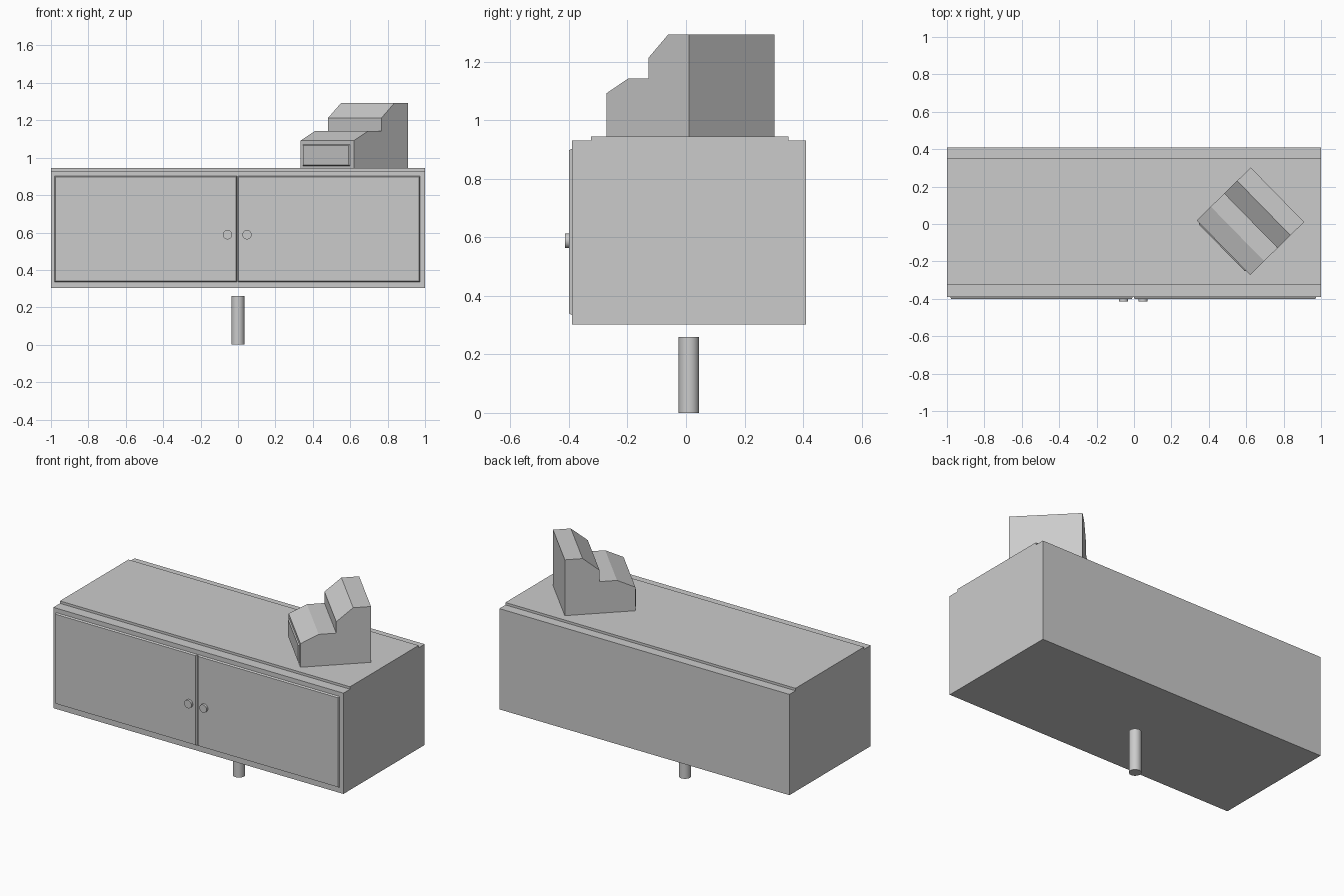
import bpy
from math import radians
from mathutils import Matrix

if "Cube" in bpy.data.objects:
    bpy.data.objects.remove(bpy.data.objects["Cube"])


def mesh(name, verts, faces, matrix=None):
    me = bpy.data.meshes.new(name)
    me.from_pydata(verts, [], faces)
    ob = bpy.data.objects.new(name, me)
    if matrix:
        ob.matrix_world = matrix
    bpy.context.collection.objects.link(ob)
    return ob


def panel(name, x, y, z, chamfer=0.0, matrix=None):
    """Box from (min, max) ranges; the -y face can be inset by a chamfer."""
    verts = []
    for yy, c in ((y[0], chamfer), (y[1], 0)):
        verts += [(x[0] + c, yy, z[0] + c), (x[1] - c, yy, z[0] + c),
                  (x[1] - c, yy, z[1] - c), (x[0] + c, yy, z[1] - c)]
    faces = [(0, 1, 2, 3), (7, 6, 5, 4), (0, 4, 5, 1),
             (1, 5, 6, 2), (2, 6, 7, 3), (3, 7, 4, 0)]
    return mesh(name, verts, faces, matrix)


def extrude(name, profile, half_width, matrix):
    """Side profile of (y, z) points extruded along x."""
    n = len(profile)
    verts = [(s * half_width, y, z) for s in (-1, 1) for y, z in profile]
    faces = [tuple(reversed(range(n))), tuple(range(n, 2 * n))]
    faces += [(i, (i + 1) % n, (i + 1) % n + n, i + n) for i in range(n)]
    return mesh(name, verts, faces, matrix)


def cylinder(name, radius, depth, location, rotation=(0, 0, 0)):
    bpy.ops.mesh.primitive_cylinder_add(vertices=32, radius=radius, depth=depth,
                                        location=location, rotation=rotation)
    bpy.context.object.name = name
    bpy.ops.object.shade_smooth_by_angle(angle=radians(30))


# Cabinet body and counter top
panel("cabinet_body", (-1, 1), (-0.39, 0.41), (0.302, 0.93))
panel("counter_top", (-1, 1), (-0.325, 0.35), (0.92, 0.945))

# Doors with chamfered fronts, and their knobs
for side, x, knob_x in (("left", (-0.985, -0.004), -0.056),
                        ("right", (-0.004, 0.977), 0.048)):
    panel(side + "_door", x, (-0.40, -0.385), (0.332, 0.905), 0.008)
    cylinder(side + "_knob", 0.025, 0.02, (knob_x, -0.404, 0.588),
             (radians(90), 0, 0))

# Short post underneath
cylinder("centre_post", 0.035, 0.26, (0, 0.01, 0.13))

# Stepped till, turned on the counter
turn = Matrix.Translation((0.6225, 0.015, 0)) @ Matrix.Rotation(radians(-45.6), 4, "Z")
steps = [(-0.202, 0.94), (0.202, 0.94), (0.202, 1.293), (0.10, 1.293),
         (0.003, 1.213), (0.003, 1.142), (-0.097, 1.142), (-0.202, 1.092)]
extrude("till_body", steps, 0.204, turn)
panel("till_drawer", (-0.19, 0.178), (-0.209, -0.197), (0.953, 1.074), 0.009, turn)
